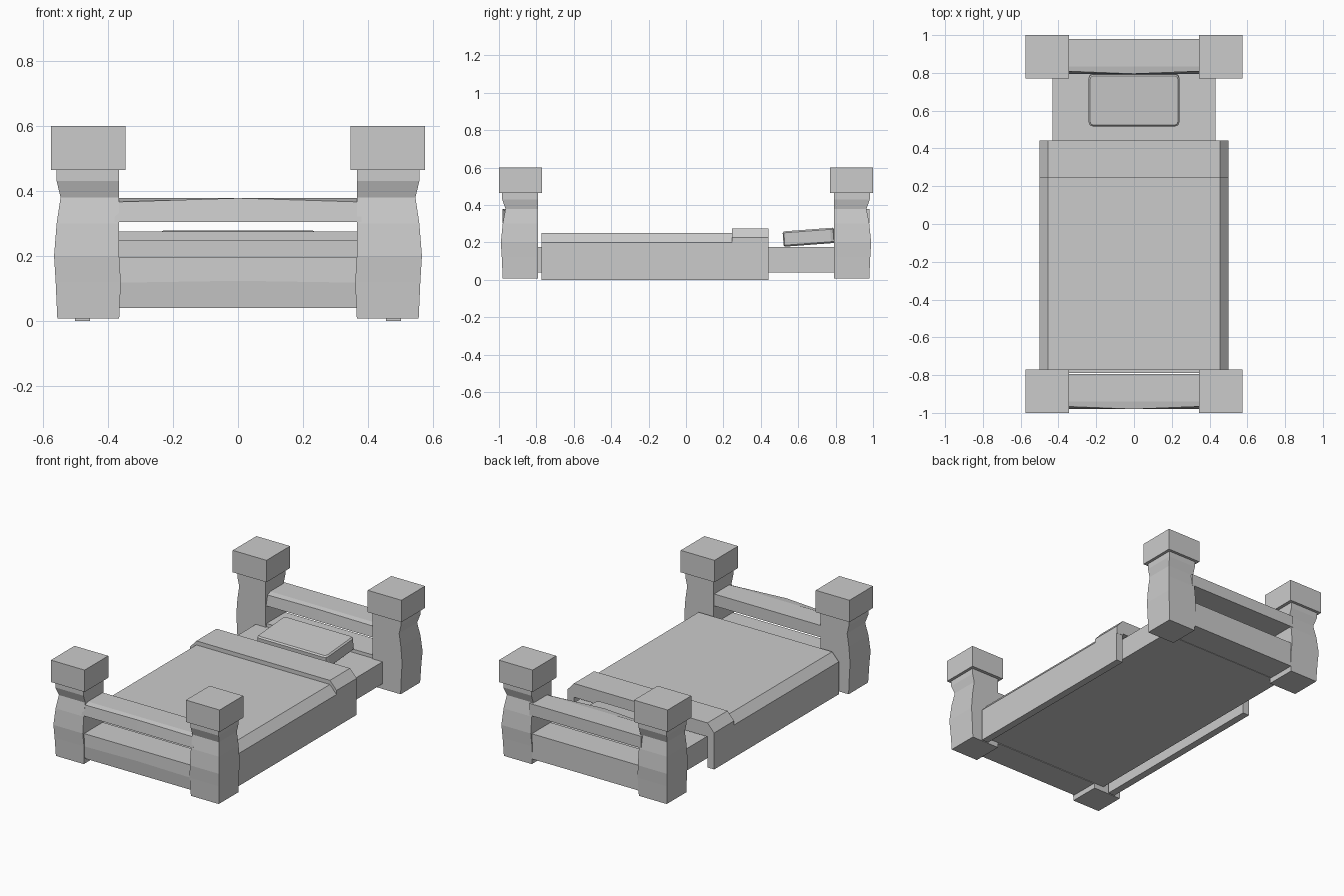
import bpy
import bmesh
from mathutils import Matrix, Vector

cube = bpy.data.objects.get("Cube")
if cube:
    bpy.data.objects.remove(cube, do_unlink=True)

grey = bpy.data.materials.new("plain grey")
grey.use_nodes = True
COLOUR = (0.6, 0.6, 0.6, 1)
grey.diffuse_color = COLOUR
grey.node_tree.nodes["Principled BSDF"].inputs["Base Color"].default_value = COLOUR


def finish(name, bm):
    bmesh.ops.recalc_face_normals(bm, faces=bm.faces)
    mesh = bpy.data.meshes.new(name)
    bm.to_mesh(mesh)
    bm.free()
    mesh.materials.append(grey)
    obj = bpy.data.objects.new(name, mesh)
    bpy.context.collection.objects.link(obj)
    return obj


def add_box(bm, lo, hi):
    lo, hi = Vector(lo), Vector(hi)
    matrix = Matrix.Translation((lo + hi) / 2) @ Matrix.Diagonal((*(hi - lo), 1))
    return bmesh.ops.create_cube(bm, size=1, matrix=matrix)["verts"]


def loft(name, rings):
    """Skin a row of matching closed rings and cap both ends."""
    bm = bmesh.new()
    rows = [[bm.verts.new(p) for p in ring] for ring in rings]
    n = len(rows[0])
    for a, b in zip(rows, rows[1:]):
        for i in range(n):
            j = (i + 1) % n
            bm.faces.new((a[i], a[j], b[j], b[i]))
    bm.faces.new(rows[0])
    bm.faces.new(rows[-1])
    return finish(name, bm)


# Posts: waisted shafts, the inner faces nearly straight
SHAFT = [(0.008, 0.365, 0.555, 0.98), (0.12, 0.36, 0.56, 0.985),
         (0.2, 0.365, 0.565, 0.99), (0.3, 0.365, 0.557, 0.98),
         (0.38, 0.365, 0.545, 0.965), (0.43, 0.365, 0.557, 0.983),
         (0.48, 0.365, 0.557, 0.983)]
for end, sy in (("front", -1), ("back", 1)):
    for side, sx in (("right", -1), ("left", 1)):
        loft(f"{end}_{side}_post",
             [[(sx * a, sy * 0.79, z), (sx * b, sy * 0.79, z),
               (sx * b, sy * y, z), (sx * a, sy * y, z)]
              for z, a, b, y in SHAFT])
        bm = bmesh.new()
        add_box(bm, (min(sx * 0.345, sx * 0.575), min(sy * 0.77, sy), 0.465),
                (max(sx * 0.345, sx * 0.575), max(sy * 0.77, sy), 0.6))
        finish(f"{end}_{side}_post_cap", bm)

# Rails: both pairs face the same way, each slightly bowed at the middle
for end, y in (("front", -0.98), ("back", 0.795)):
    upper, lower = [], []
    for x in (-0.38, 0, 0.38):
        mid = x == 0
        upper.append([(x, y, 0.305), (x, y + (0 if mid else 0.015), 0.378 if mid else 0.366),
                      (x, y + 0.04, 0.378), (x, y + 0.185, 0.378), (x, y + 0.185, 0.305)])
        lower.append([(x, y + 0.008, 0.04), (x, y, 0.124 if mid else 0.118),
                      (x, y + 0.003, 0.195), (x, y + 0.185, 0.195), (x, y + 0.185, 0.04)])
    loft(f"{end}_upper_rail", upper)
    loft(f"{end}_lower_rail", lower)

# Mattress
bm = bmesh.new()
add_box(bm, (-0.432, -0.79, 0.04), (0.432, 0.8, 0.175))
finish("mattress", bm)


def cover(name, y0, y1, bottom, shoulder, top):
    """Open-bottomed cover with chamfered upper edges."""
    half = [(0.455, bottom), (0.5, bottom), (0.5, shoulder), (0.455, top)]
    section = [(0.455, 0.19)] + half
    section += [(-x, z) for x, z in reversed(section)]
    return loft(name, [[(x, y, z) for x, z in section] for y in (y0, y1)])


cover("blanket", -0.773, 0.44, 0, 0.2, 0.25)
cover("blanket_fold", 0.245, 0.441, 0.18, 0.225, 0.275)

# Pillow: rounded box leaning up towards the headboard
bm = bmesh.new()
add_box(bm, (-0.24, -0.138, -0.041), (0.24, 0.138, 0.041))
uprights = [e for e in bm.edges
            if abs(e.verts[0].co.z - e.verts[1].co.z) > 0.05]
bmesh.ops.bevel(bm, geom=uprights, offset=0.022, segments=2, profile=0.5, affect="EDGES")
rims = [e for e in bm.edges
        if abs(e.verts[0].co.z - e.verts[1].co.z) < 0.001]
bmesh.ops.bevel(bm, geom=rims, offset=0.008, segments=1, affect="EDGES")
pillow = finish("pillow", bm)
pillow.location = (0, 0.657, 0.228)
pillow.rotation_euler.x = 0.075
